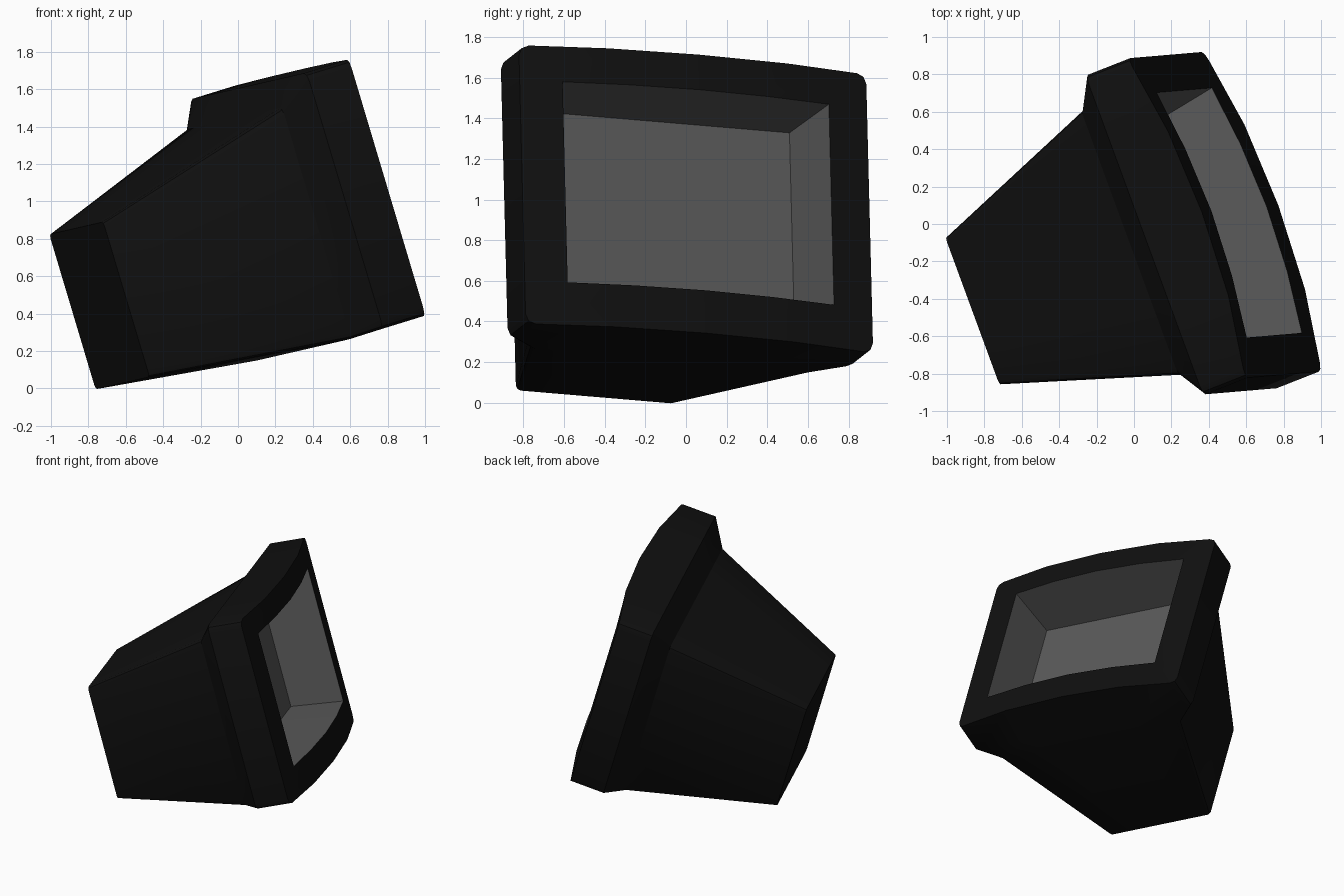
import bpy, bmesh, math
from mathutils import Vector

if "Cube" in bpy.data.objects:
    bpy.data.objects.remove(bpy.data.objects["Cube"])

# Tilted axes of the monitor: right, up and forward (out of the screen)
R = Vector((-0.344, 0.936, -0.079)).normalized()
U = Vector((-0.288, -0.019, 0.957))
U = (U - R * U.dot(R)).normalized()
F = R.cross(U)
MID = -0.20          # sideways centre of the monitor


def material(name, v):
    m = bpy.data.materials.new(name)
    m.diffuse_color = (v, v, v, 1)
    m.use_nodes = True
    m.node_tree.nodes["Principled BSDF"].inputs["Base Color"].default_value = m.diffuse_color
    return m


def bulge(d):
    # Front surface is a shallow four-sided arc
    d = abs(d)
    return 0.82 - 0.022 * d / 0.47 if d < 0.47 else 0.798 - 0.07 * (d - 0.47) / 0.44


def ring(half_w, low, high, depth, rad, mid=MID):
    """Rounded rectangle across the monitor; depth None follows the arc."""
    hh, cu = (high - low) / 2, (high + low) / 2
    s = min(0.47, half_w * 0.52)
    pts = []
    for k, (sx, sy) in enumerate(((1, 1), (-1, 1), (-1, -1), (1, -1))):
        for t in (0, 45, 90):
            a = math.radians(90 * k + t)
            pts.append((sx * (half_w - rad) + rad * math.cos(a),
                        cu + sy * (hh - rad) + rad * math.sin(a)))
        if k == 0:
            pts += [(x, high) for x in (s, 0, -s)]
        if k == 2:
            pts += [(x, low) for x in (-s, 0, s)]
    return [R * (mid + x) + U * y + F * (bulge(x) if depth is None else depth)
            for x, y in pts]


def loft(name, rings, mat, cap_first=False, cap_last=False):
    bm = bmesh.new()
    vs = [[bm.verts.new(p) for p in r] for r in rings]
    n = len(vs[0])
    for a, b in zip(vs, vs[1:]):
        for j in range(n):
            k = (j + 1) % n
            bm.faces.new((a[j], a[k], b[k], b[j]))
    if cap_first:
        bm.faces.new(vs[0][::-1])
    if cap_last:
        bm.faces.new(vs[-1])
    bmesh.ops.remove_doubles(bm, verts=bm.verts[:], dist=0.0005)
    me = bpy.data.meshes.new(name)
    bm.to_mesh(me)
    bm.free()
    me.materials.append(mat)
    ob = bpy.data.objects.new(name, me)
    bpy.context.collection.objects.link(ob)
    bpy.ops.object.select_all(action='DESELECT')
    ob.select_set(True)
    bpy.context.view_layer.objects.active = ob
    bpy.ops.object.shade_smooth_by_angle(angle=math.radians(30))
    return ob


black = material("black plastic", 0.005)
grey = material("grey glass", 0.1)

opening = ring(0.70, 0.325, 1.355, None, 0)

# Housing: tapered rear, sloped step, bezel, curved front frame
loft("housing", [
    ring(0.42, 0.215, 1.08, -0.70, 0.025, -0.205),
    ring(0.755, 0.10, 1.39, 0.342, 0.04),
    ring(0.913, 0.105, 1.535, 0.475, 0.05),
    ring(0.913, 0.105, 1.535, None, 0.05),
    opening], black, cap_first=True)

# Screen: recessed tapering walls and flat back panel
loft("screen", [opening, ring(0.632, 0.37, 1.31, 0.388, 0)], grey, cap_last=True)
